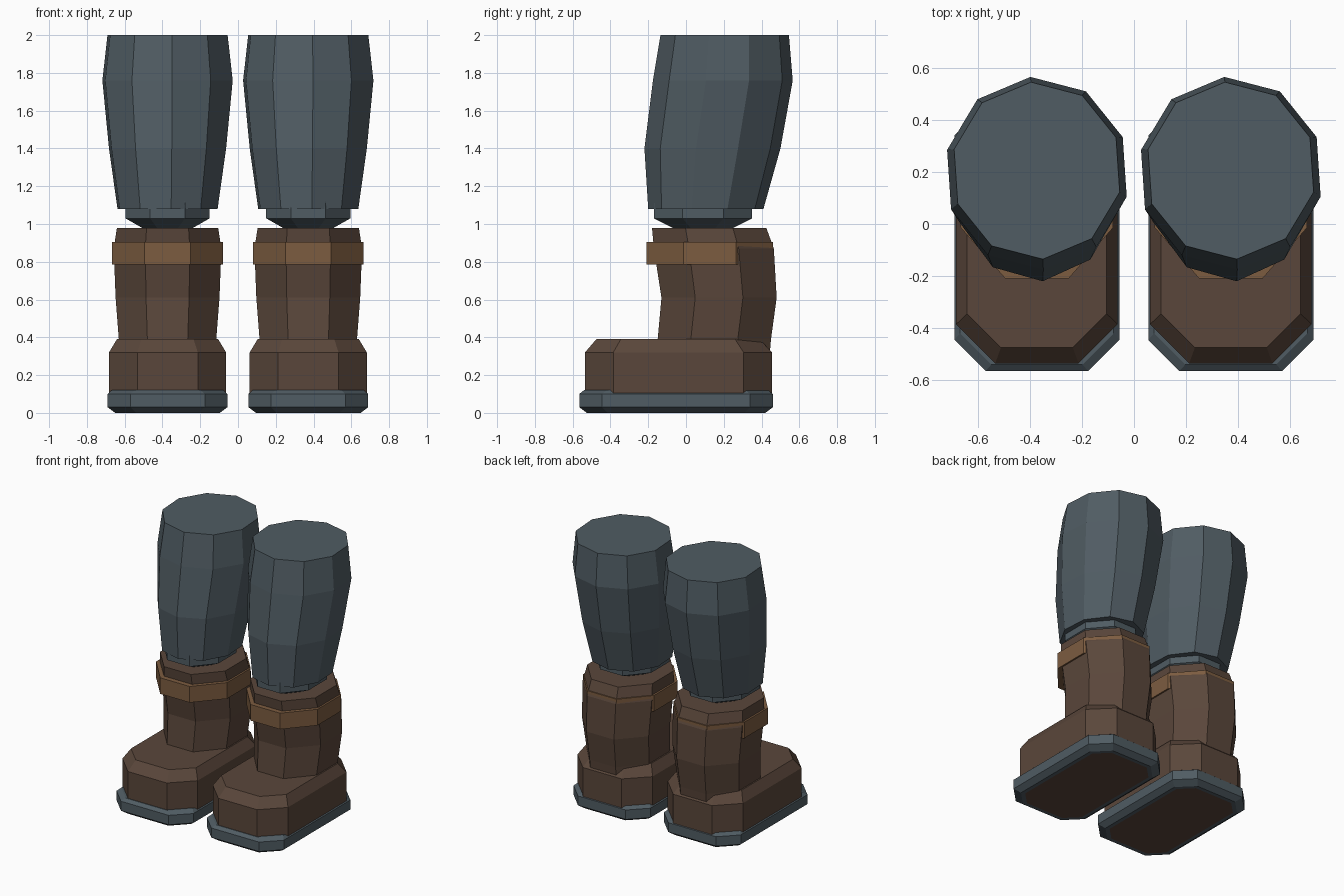
import bpy, bmesh, math

old = bpy.data.objects.get("Cube")
if old:
    bpy.data.objects.remove(old, do_unlink=True)


def material(name, rgb):
    m = bpy.data.materials.new(name)
    m.use_nodes = True
    m.diffuse_color = (*rgb, 1)
    m.node_tree.nodes["Principled BSDF"].inputs["Base Color"].default_value = (*rgb, 1)
    return m


GREY = material("slate_grey", (0.080, 0.107, 0.125))
BROWN = material("dark_leather", (0.102, 0.062, 0.043))
TAN = material("tan_leather", (0.202, 0.107, 0.051))


def oval(z, front, back, half_width, sides=8, turn=22.5):
    """Polygon ring whose extents match the given front, back and half width."""
    angles = [math.radians(turn + 360 * i / sides) for i in range(sides)]
    reach_x = max(abs(math.cos(a)) for a in angles)
    reach_y = max(abs(math.sin(a)) for a in angles)
    mid, depth = (front + back) / 2, (back - front) / 2
    return [(math.cos(a) * half_width / reach_x, mid + math.sin(a) * depth / reach_y, z)
            for a in angles]


def footprint(z, front, back, half_width, cut):
    """Rectangle ring with cut corners."""
    w, c = half_width, cut
    return [(w, front + c, z), (w, back - c, z), (w - c, back, z), (c - w, back, z),
            (-w, back - c, z), (-w, front + c, z), (c - w, front, z), (w - c, front, z)]


def loft(name, rings, mat, x):
    """Closed, flat-shaded skin through the rings, bottom to top."""
    bm = bmesh.new()
    loops = [[bm.verts.new((px + x, py, pz)) for px, py, pz in r] for r in rings]
    n = len(loops[0])
    for low, high in zip(loops, loops[1:]):
        for i in range(n):
            j = (i + 1) % n
            bm.faces.new((low[i], low[j], high[j], high[i]))
    bm.faces.new(loops[0][::-1])
    bm.faces.new(loops[-1])
    bmesh.ops.recalc_face_normals(bm, faces=bm.faces[:])
    mesh = bpy.data.meshes.new(name)
    bm.to_mesh(mesh)
    bm.free()
    mesh.materials.append(mat)
    obj = bpy.data.objects.new(name, mesh)
    bpy.context.collection.objects.link(obj)
    return obj


def inset_tread(obj):
    """Brown tread panel inset in the underside of the sole."""
    obj.data.materials.append(BROWN)
    bm = bmesh.new()
    bm.from_mesh(obj.data)
    under = min(bm.faces, key=lambda f: f.calc_center_median().z)
    bmesh.ops.inset_region(bm, faces=[under], thickness=0.03)
    under.material_index = 1
    bm.to_mesh(obj.data)
    bm.free()


# Both legs share one shape, shifted sideways
for side, x in (("right", -0.373), ("left", 0.372)):
    # Trouser leg
    leg = [(1.08, -0.20, 0.41, 0.265), (1.40, -0.22, 0.50, 0.31),
           (1.76, -0.175, 0.565, 0.345), (2.0, -0.135, 0.545, 0.318)]
    loft(side + "_trouser_leg", [oval(*r, sides=10, turn=22) for r in leg], GREY, x)

    # Ankle cuff between trouser and boot
    cuff = [(0.96, -0.03, 0.21, 0.10), (1.03, -0.17, 0.35, 0.223), (1.12, -0.17, 0.35, 0.223)]
    loft(side + "_cuff", [oval(*r) for r in cuff], GREY, x)

    # Boot shaft
    shaft = [(0.33, -0.15, 0.445, 0.255), (0.39, -0.15, 0.45, 0.258), (0.61, -0.13, 0.48, 0.275),
             (0.87, -0.17, 0.465, 0.285), (0.98, -0.18, 0.425, 0.268)]
    loft(side + "_boot_shaft", [oval(*r) for r in shaft], BROWN, x)

    # Strap, sunk into the back of the shaft
    strap = [(0.785, -0.21, 0.46, 0.293), (0.905, -0.21, 0.46, 0.293)]
    loft(side + "_strap", [oval(*r) for r in strap], TAN, x)

    # Boot foot
    foot = [(0.08, -0.535, 0.455, 0.31, 0.15), (0.32, -0.535, 0.455, 0.31, 0.15),
            (0.39, -0.475, 0.39, 0.268, 0.13)]
    loft(side + "_boot_foot", [footprint(*r) for r in foot], BROWN, x)

    # Sole
    sole = [(0, -0.525, 0.42, 0.277, 0.11), (0.03, -0.565, 0.46, 0.317, 0.12),
            (0.10, -0.565, 0.46, 0.317, 0.12), (0.12, -0.54, 0.435, 0.295, 0.12)]
    inset_tread(loft(side + "_sole", [footprint(*r) for r in sole], GREY, x))
